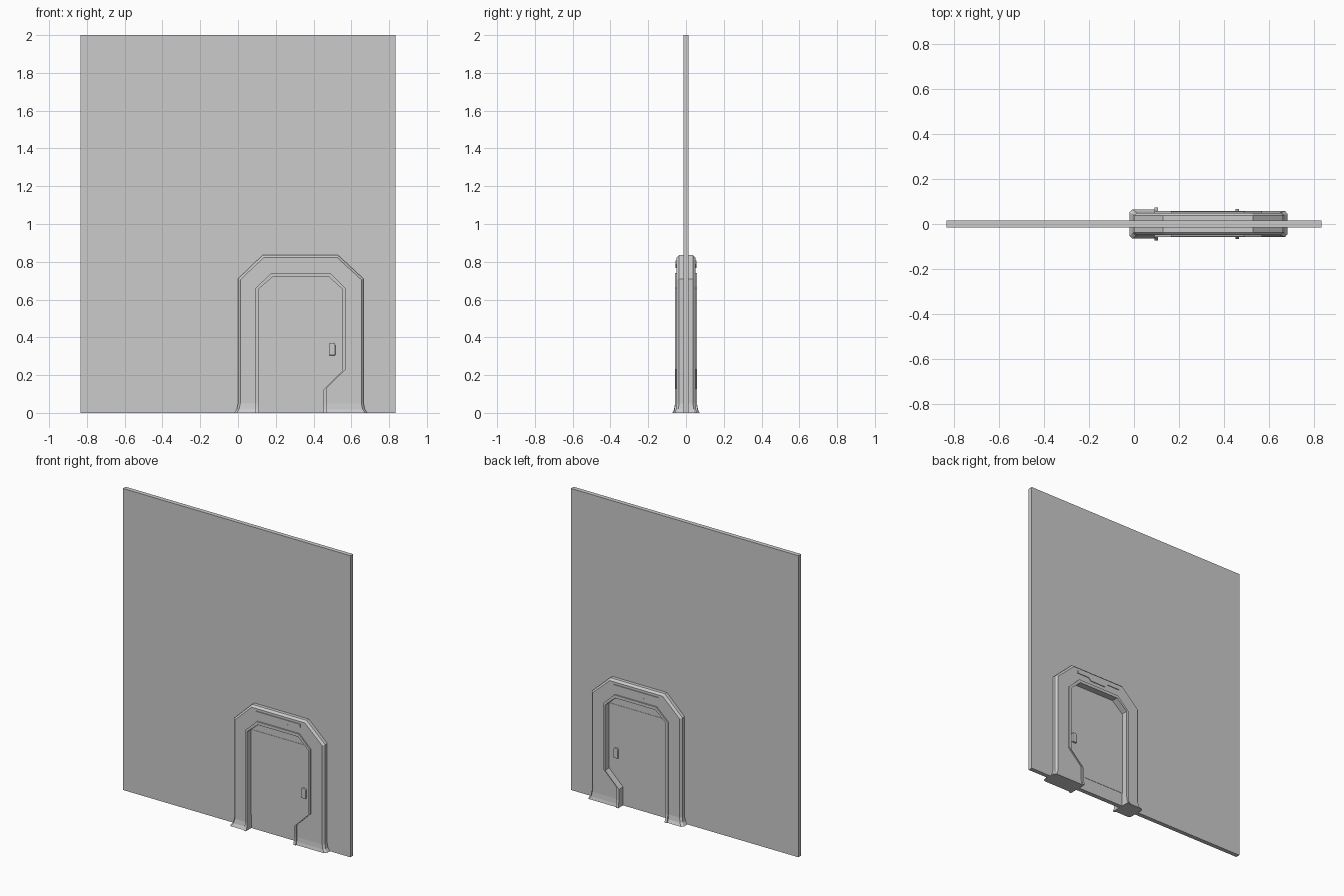
import bpy, bmesh

if "Cube" in bpy.data.objects:
    bpy.data.objects.remove(bpy.data.objects["Cube"])


def make_object(name, bm):
    bmesh.ops.recalc_face_normals(bm, faces=bm.faces)
    mesh = bpy.data.meshes.new(name)
    bm.to_mesh(mesh)
    bm.free()
    obj = bpy.data.objects.new(name, mesh)
    bpy.context.collection.objects.link(obj)
    return obj


def prism(name, pts, y0, y1, bevel=0.0):
    """Extrude an (x, z) outline from y0 to y1, optionally bevelled."""
    bm = bmesh.new()
    a = [bm.verts.new((x, y0, z)) for x, z in pts]
    b = [bm.verts.new((x, y1, z)) for x, z in pts]
    bm.faces.new(a)
    bm.faces.new(b[::-1])
    for i in range(len(pts)):
        j = (i + 1) % len(pts)
        bm.faces.new((a[i], b[i], b[j], a[j]))
    obj = make_object(name, bm)
    if bevel:
        mod = obj.modifiers.new("bevel", 'BEVEL')
        mod.width = bevel
        mod.segments = 2
    return obj


def rect(x0, x1, z0, z1):
    return [(x0, z0), (x1, z0), (x1, z1), (x0, z1)]


# Wall slab
prism("wall", rect(-0.835, 0.835, 0, 2), -0.0145, 0.0145)

# Door frame: matching stations run from left foot, over the top, to right foot
outer = [(-.02, 0), (-.006, .02), (0, .05), (0, .71), (.13, .835), (.53, .835),
         (.665, .71), (.665, .23), (.665, .13), (.665, .05), (.671, .02), (.685, 0)]
inset = [(-.008, 0), (.006, .02), (.012, .05), (.012, .705), (.136, .822), (.525, .822),
         (.653, .705), (.653, .23), (.653, .13), (.653, .05), (.659, .02), (.673, 0)]
rim_out = [(.092, 0), (.092, .02), (.092, .05), (.092, .66), (.178, .741), (.487, .741),
           (.57, .66), (.57, .23), (.468, .13), (.468, .05), (.468, .02), (.468, 0)]
rim_in = [(.108, 0), (.108, .02), (.108, .05), (.108, .655), (.185, .721), (.48, .721),
          (.553, .655), (.553, .222), (.452, .122), (.452, .05), (.452, .02), (.452, 0)]
flare = [.015, .005] + [0] * 8 + [.003, .008]

bm = bmesh.new()
loops = []
for o, i, ro, ri, f in zip(outer, inset, rim_out, rim_in, flare):
    half = [(o, .037 + f), (i, .050 + f), (ro, .050 + f), (ro, .058 + f), (ri, .058 + f)]
    section = [(p, -y) for p, y in half] + [(p, y) for p, y in reversed(half)]
    loops.append([bm.verts.new((p[0], y, p[1])) for p, y in section])
for a, b in zip(loops, loops[1:]):
    for k in range(len(a)):
        m = (k + 1) % len(a)
        bm.faces.new((a[k], a[m], b[m], b[k]))
bm.faces.new(loops[0])
bm.faces.new(loops[-1])
make_object("door_frame", bm)

# Door leaf, slightly proud of the wall between the two cross lines
prism("door_leaf", [(.10, .09), (.452, .09), (.452, .13), (.553, .228), (.56, .655), (.10, .655)],
      -.0165, .0165)

# Handles and header plates on both faces
plate_long = [(.165, .805), (.165, .787), (.262, .787), (.28, .767), (.39, .767),
              (.41, .785), (.495, .785), (.495, .805), (.48, .795), (.18, .795)]
plate_long = [(.165, .806), (.165, .788), (.255, .788), (.262, .782), (.275, .767),
              (.39, .767), (.41, .785), (.495, .785), (.495, .806)]
for side, s in (("front", -1), ("back", 1)):
    prism(f"handle_{side}",
          [(.482, .305), (.515, .305), (.515, .362), (.508, .371), (.489, .371), (.482, .362)],
          s * .012, s * .028, .003)
    prism(f"header_plate_{side}", plate_long, s * .045, s * .055)
